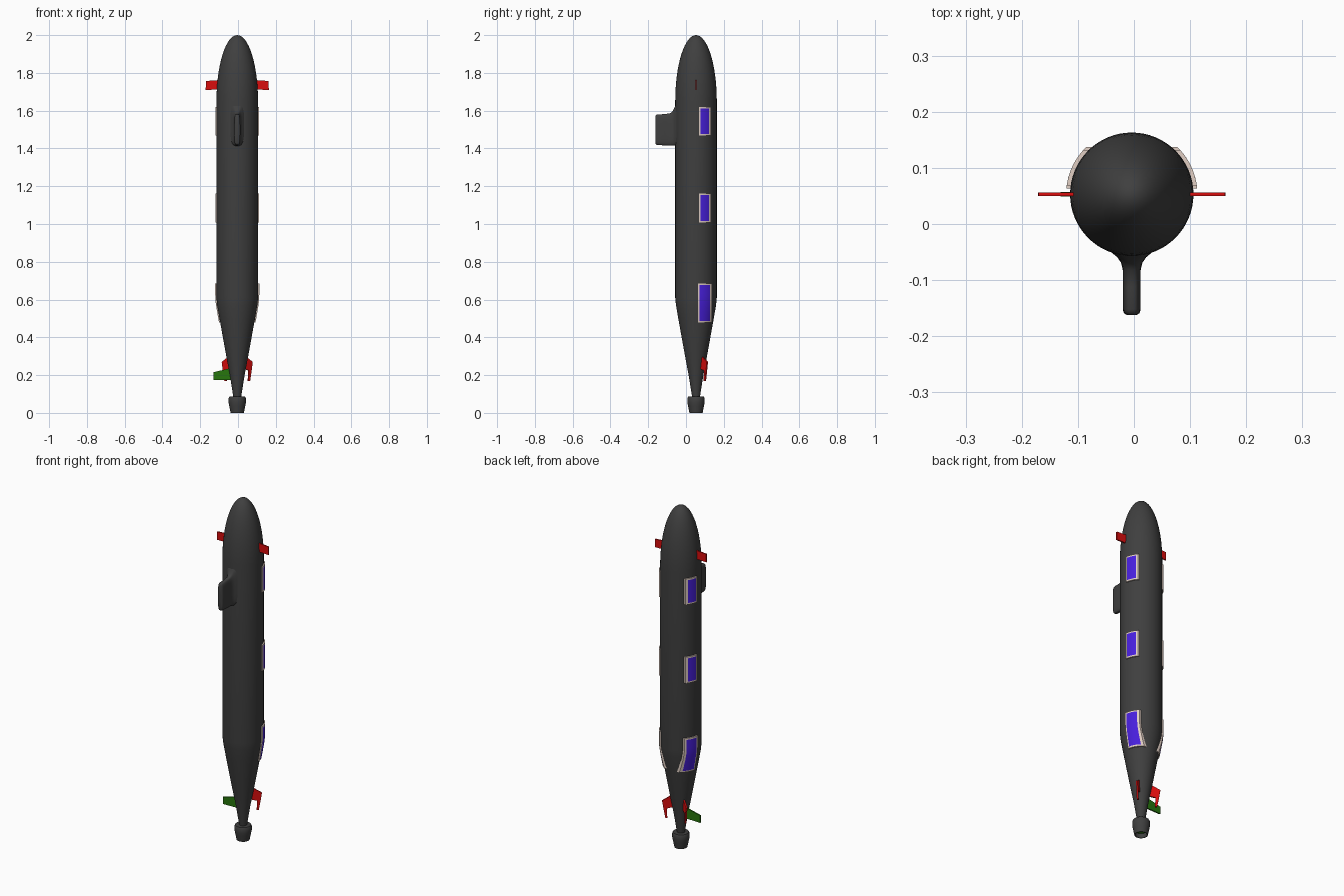
import bpy, bmesh, math
from mathutils import Vector

if "Cube" in bpy.data.objects:
    bpy.data.objects.remove(bpy.data.objects["Cube"])

AX, AY = -0.004, 0.053      # hull axis
R = 0.11                    # hull radius


def material(name, r, g, b):
    m = bpy.data.materials.new(name)
    m.use_nodes = True
    m.diffuse_color = (r, g, b, 1)
    m.node_tree.nodes["Principled BSDF"].inputs["Base Color"].default_value = (r, g, b, 1)
    return m


GREY = material("dark_grey", 0.05, 0.05, 0.05)
RED = material("red", 0.7, 0.004, 0.004)
GREEN = material("green", 0.02, 0.18, 0.004)
BLUE = material("violet_blue", 0.065, 0.014, 0.72)
FRAME = material("pale_beige", 0.75, 0.62, 0.55)


def finish(name, bm, mats, angle=35):
    bmesh.ops.recalc_face_normals(bm, faces=bm.faces)
    mesh = bpy.data.meshes.new(name)
    bm.to_mesh(mesh)
    bm.free()
    for m in mats:
        mesh.materials.append(m)
    ob = bpy.data.objects.new(name, mesh)
    ob.location = (AX, AY, 0)
    bpy.context.collection.objects.link(ob)
    bpy.ops.object.select_all(action='DESELECT')
    ob.select_set(True)
    bpy.context.view_layer.objects.active = ob
    bpy.ops.object.shade_smooth_by_angle(angle=math.radians(angle))
    return ob


def loft(bm, rings):
    """Bridge closed rings of points; single-point rings become poles."""
    loops = [[bm.verts.new(p) for p in ring] for ring in rings]
    for a, b in zip(loops, loops[1:]):
        n = max(len(a), len(b))
        for i in range(n):
            j = (i + 1) % n
            if len(a) == 1:
                bm.faces.new((a[0], b[i], b[j]))
            elif len(b) == 1:
                bm.faces.new((a[i], a[j], b[0]))
            else:
                bm.faces.new((a[i], a[j], b[j], b[i]))


def lathe(profile, sides=64):
    bm = bmesh.new()
    turns = [math.tau * i / sides for i in range(sides)]
    loft(bm, [[(0, 0, z)] if r == 0 else
              [(r * math.cos(t), r * math.sin(t), z) for t in turns]
              for r, z in profile])
    return bm


def plate(name, outline, angle, thick, mat):
    """Flat fin: (radius, height) outline turned to an angle about the axis."""
    d = Vector((math.cos(angle), math.sin(angle), 0))
    side = Vector((-d.y, d.x, 0)) * thick / 2
    bm = bmesh.new()
    for s in (-1, 1):
        bm.faces.new([bm.verts.new(d * r + side * s + Vector((0, 0, z))) for r, z in outline])
    a, b = [list(f.verts) for f in bm.faces]
    for i in range(len(a)):
        j = (i + 1) % len(a)
        bm.faces.new((a[i], a[j], b[j], b[i]))
    return finish(name, bm, [mat], 20)


# Hull: tapered tail, straight body, elliptical nose
TAIL = [(0.02, 0.08), (0.039, 0.2), (0.058, 0.3), (0.076, 0.4),
        (0.094, 0.5), (0.106, 0.57), (R, 0.61)]
NOSE_Z = 1.65
nose = [(R * math.cos(t), NOSE_Z + (2 - NOSE_Z) * math.sin(t))
        for t in [math.pi / 2 * i / 16 for i in range(16)]]
finish("hull", lathe([(0, 0.08)] + TAIL + nose + [(0, 2)]), [GREY])


def hull_radius(z):
    for (r0, z0), (r1, z1) in zip(TAIL, TAIL[1:]):
        if z <= z1:
            return r0 + (r1 - r0) * (z - z0) / (z1 - z0)
    return R


# Shrouded propulsor with a recessed green rotor
bm = lathe([(0, 0.025), (0.03, 0.025), (0.031, 0), (0.035, 0), (0.042, 0.035),
            (0.046, 0.055), (0.046, 0.078), (0.042, 0.086), (0, 0.088)], 32)
for f in bm.faces:
    f.material_index = int(max(v.co.z for v in f.verts) < 0.03
                           and min(v.co.z for v in f.verts) > 0.02)
finish("propulsor", bm, [GREY, GREEN])

# Sail: rounded sections from a flared root to the outer edge
rings = []
for y, w, z0, z1 in [(-0.09, 0.045, 1.41, 1.65), (-0.104, 0.036, 1.412, 1.64),
                     (-0.112, 0.026, 1.414, 1.62), (-0.122, 0.019, 1.415, 1.6),
                     (-0.135, 0.016, 1.415, 1.587), (-0.165, 0.016, 1.416, 1.582),
                     (-0.205, 0.016, 1.418, 1.58), (-0.212, 0.014, 1.421, 1.577),
                     (-0.215, 0.009, 1.428, 1.57)]:
    ring = []
    for i in range(32):
        t = math.tau * (i + 0.5) / 32
        c, s = math.cos(t), math.sin(t)
        px = math.copysign(abs(c) ** 0.5, c) * w
        pz = math.copysign(abs(s) ** 0.5, s) * (z1 - z0) / 2 + (z0 + z1) / 2
        ring.append((px, y, pz))
    rings.append(ring)
bm = bmesh.new()
loft(bm, rings + [[(0, -0.215, 1.5)]])
finish("sail", bm, [GREY], 50)

# Bow planes and raked stern fins, on both sides
bow = [(0.08, 1.712), (0.167, 1.71), (0.166, 1.757), (0.08, 1.763)]
stern = [(0.03, 0.315), (0.06, 0.295), (0.1, 0.27), (0.093, 0.225), (0.083, 0.17),
         (0.072, 0.17), (0.075, 0.225), (0.03, 0.235)]
for side, turn in (("left", 0), ("right", math.pi)):
    plate(side + "_bow_plane", bow, turn, 0.007, RED)
    sweep = math.radians(37)
    plate(side + "_stern_fin", stern, sweep if turn == 0 else turn - sweep, 0.008, RED)

# Single green rudder
plate("rudder", [(0.02, 0.175), (0.127, 0.173), (0.127, 0.215), (0.03, 0.238)],
      math.pi, 0.008, GREEN)


# Framed side panels that follow the hull
def side_panel(name, sign, y0, y1, z0, z1, border=0.009):
    def spaced(a, b, n):
        inner = [a + border + (b - a - 2 * border) * i / n for i in range(n + 1)]
        return [a] + inner + [b]
    ys, zs = spaced(y0, y1, 5), spaced(z0, z1, 8)
    bm = bmesh.new()

    def layer(lift):
        return [[bm.verts.new((sign * math.sqrt((hull_radius(z) + lift) ** 2 - y * y), y, z))
                 for y in ys] for z in zs]
    top, base = layer(0.007), layer(-0.003)
    rows, cols = len(zs) - 1, len(ys) - 1
    for i in range(rows):
        for j in range(cols):
            f = bm.faces.new((top[i][j], top[i][j + 1], top[i + 1][j + 1], top[i + 1][j]))
            f.material_index = int(0 < i < rows - 1 and 0 < j < cols - 1)

    def rim(g):
        return (g[0] + [r[-1] for r in g[1:]] + g[-1][-2::-1]
                + [r[0] for r in g[-2:0:-1]])
    a, b = rim(top), rim(base)
    for i in range(len(a)):
        j = (i + 1) % len(a)
        bm.faces.new((a[i], a[j], b[j], b[i]))
    finish(name, bm, [FRAME, BLUE])


for side, sign in (("left", 1), ("right", -1)):
    side_panel(side + "_forward_panel", sign, 0.015, 0.079, 1.468, 1.62)
    side_panel(side + "_middle_panel", sign, 0.015, 0.079, 1.008, 1.162)
    side_panel(side + "_aft_panel", sign, 0.01, 0.084, 0.478, 0.685)
